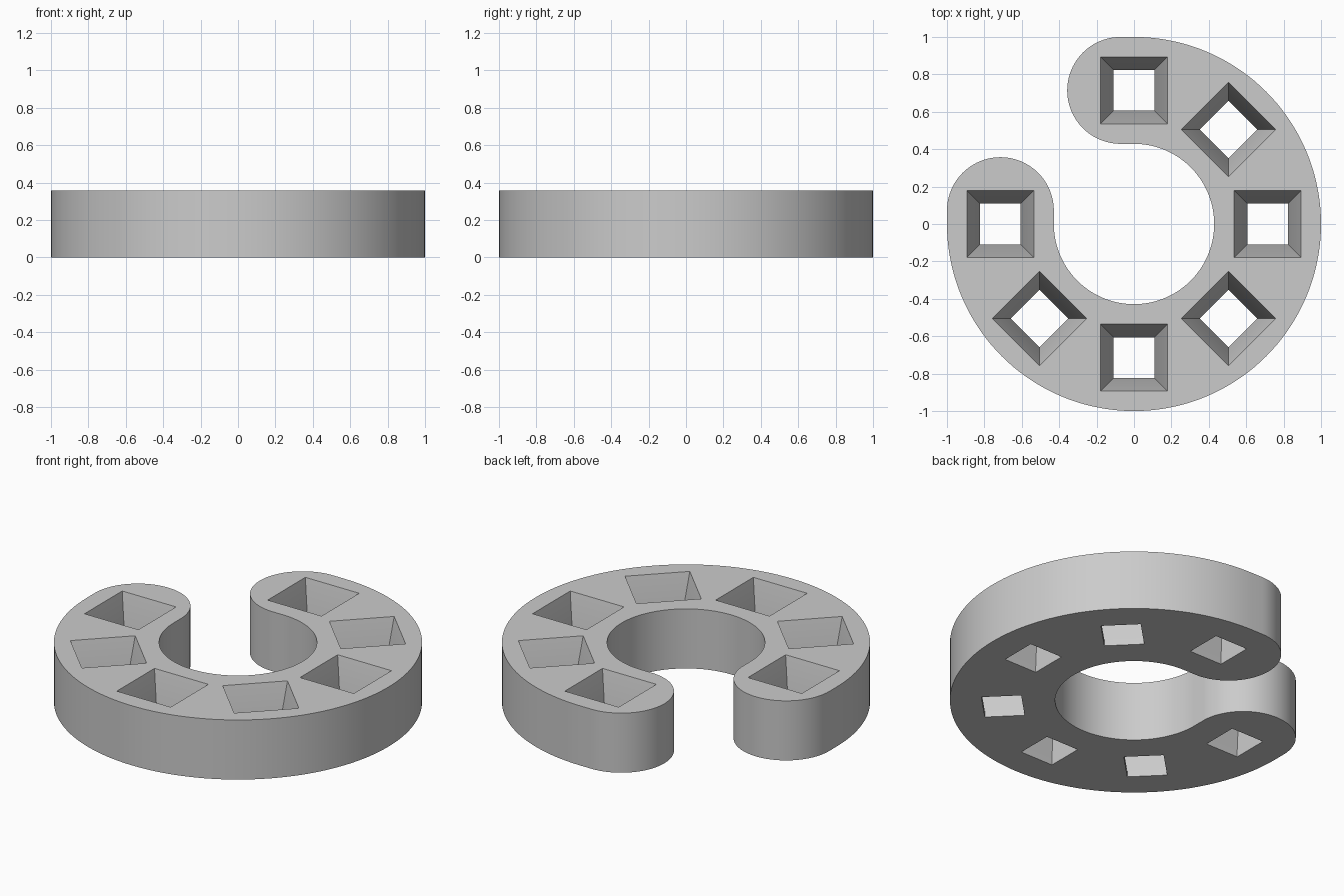
import bpy, bmesh
from math import pi, cos, sin, sqrt
from mathutils import Matrix

default = bpy.data.objects.get("Cube")
if default:
    bpy.data.objects.remove(default, do_unlink=True)

# Proportions
UNIT = 1 / 14
OUTER, INNER, HEIGHT = 14 * UNIT, 6 * UNIT, 5 * UNIT
MID, CAP = (OUTER + INNER) / 2, (OUTER - INNER) / 2
STRAIGHT = UNIT                 # short straight run before each round end
TOP_HALF, HOLE_HALF, LIP = 2.5 * UNIT, 1.52 * UNIT, 0.5 * UNIT

grey = bpy.data.materials.new("light_grey")
grey.use_nodes = True
colour = (0.6, 0.6, 0.6, 1)
grey.diffuse_color = colour
grey.node_tree.nodes["Principled BSDF"].inputs["Base Color"].default_value = colour


def make_object(name, bm):
    bmesh.ops.recalc_face_normals(bm, faces=bm.faces)
    mesh = bpy.data.meshes.new(name)
    bm.to_mesh(mesh)
    bm.free()
    mesh.materials.append(grey)
    obj = bpy.data.objects.new(name, mesh)
    bpy.context.collection.objects.link(obj)
    return obj


def arc(cx, cy, radius, start, end, steps):
    angles = [start + (end - start) * i / steps for i in range(steps + 1)]
    return [(cx + radius * cos(a), cy + radius * sin(a)) for a in angles]


# Three-quarter ring outline with rounded ends
outline = arc(0, 0, OUTER, -pi, pi / 2, 108)
outline += arc(-STRAIGHT, MID, CAP, pi / 2, 3 * pi / 2, 48)
outline += arc(0, 0, INNER, pi / 2, -pi, 108)
outline += arc(-MID, STRAIGHT, CAP, 0, pi, 48)

bm = bmesh.new()
base = bm.faces.new([bm.verts.new((x, y, 0)) for x, y in outline])
extruded = bmesh.ops.extrude_face_region(bm, geom=[base], use_keep_orig=True)
top_verts = [v for v in extruded["geom"] if isinstance(v, bmesh.types.BMVert)]
bmesh.ops.translate(bm, verts=top_verts, vec=(0, 0, HEIGHT))
ring = make_object("open_ring_tray", bm)

# Tapered square pockets, each ending in a short straight hole
OVER = 0.05
slope = (TOP_HALF - HOLE_HALF) / (HEIGHT - LIP)
levels = [(-OVER, HOLE_HALF), (LIP, HOLE_HALF),
          (HEIGHT + OVER, TOP_HALF + slope * OVER)]
bm = bmesh.new()
for i in range(7):
    turn = Matrix.Rotation(-pi + i * pi / 4, 4, "Z") @ Matrix.Translation((MID, 0, 0))
    loops = []
    for z, half in levels:
        corners = arc(0, 0, half * sqrt(2), pi / 4, 7 * pi / 4, 3)
        loops.append([bm.verts.new(turn @ Matrix.Translation((x, y, z)).translation)
                      for x, y in corners])
    for low, high in zip(loops, loops[1:]):
        for k in range(4):
            n = (k + 1) % 4
            bm.faces.new((low[k], low[n], high[n], high[k]))
    bm.faces.new(loops[0][::-1])
    bm.faces.new(loops[-1])
cutter = make_object("pocket_cutter", bm)
cutter.hide_render = True
cutter.hide_viewport = True

cut = ring.modifiers.new("pockets", "BOOLEAN")
cut.operation = "DIFFERENCE"
cut.solver = "EXACT"
cut.object = cutter

# Bake the cut, then smooth the curved walls only
bpy.context.view_layer.objects.active = ring
ring.select_set(True)
bpy.ops.object.modifier_apply(modifier=cut.name)
bpy.data.objects.remove(cutter, do_unlink=True)
bpy.ops.object.shade_smooth_by_angle(angle=pi / 9)
